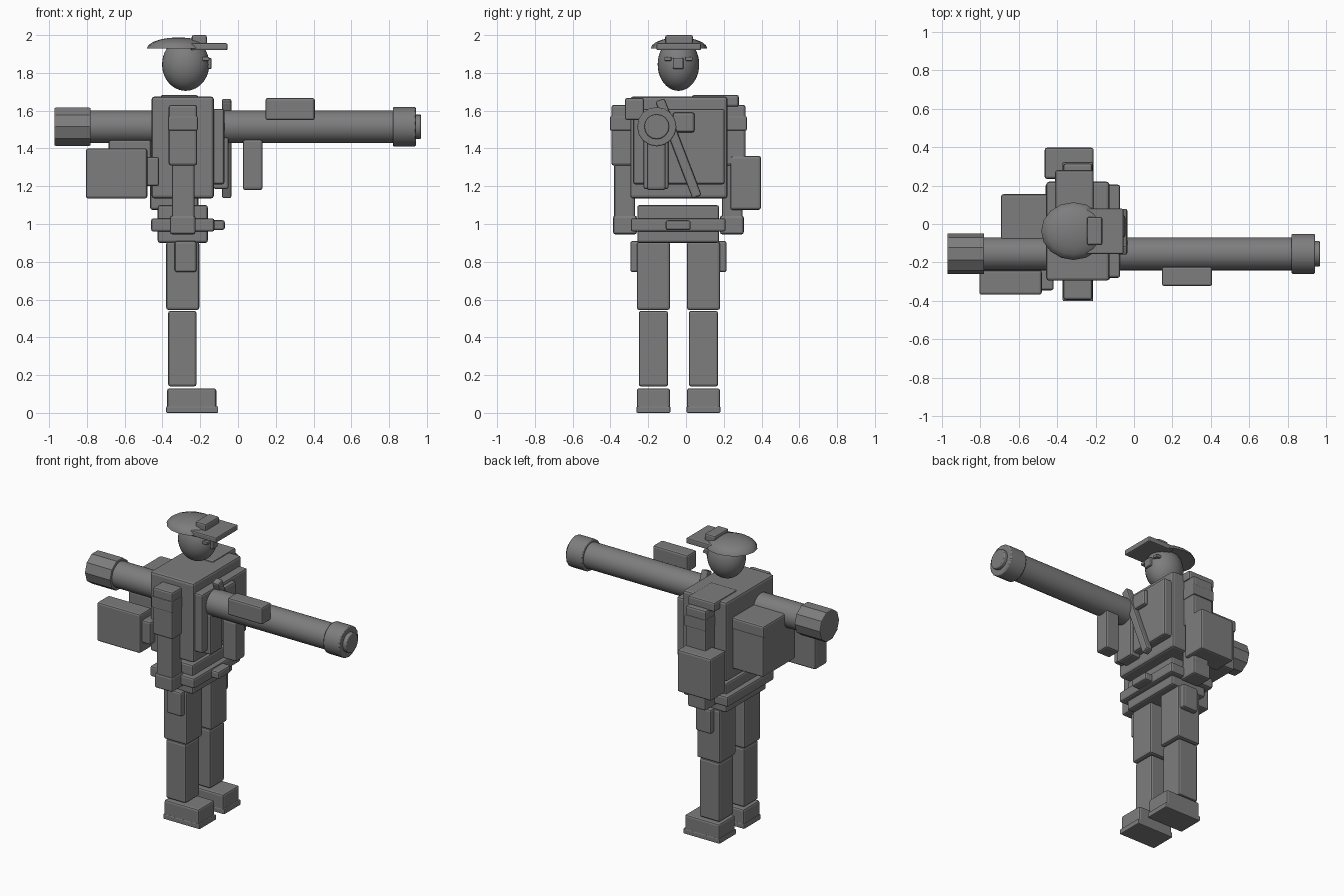
import bpy, bmesh, math
from mathutils import Matrix, Vector

if "Cube" in bpy.data.objects:
    bpy.data.objects.remove(bpy.data.objects["Cube"])

MID_Y = -0.04  # left/right symmetry plane of the figure

mat = bpy.data.materials.new("plain_grey")
mat.diffuse_color = (0.21, 0.205, 0.21, 1)
mat.use_nodes = True
mat.node_tree.nodes["Principled BSDF"].inputs["Base Color"].default_value = mat.diffuse_color


def finish(name, bm, smooth=True, bevel=0.0, angle=35):
    mesh = bpy.data.meshes.new(name)
    bm.to_mesh(mesh)
    bm.free()
    mesh.materials.append(mat)
    ob = bpy.data.objects.new(name, mesh)
    bpy.context.collection.objects.link(ob)
    if bevel:
        mod = ob.modifiers.new("soft_edges", 'BEVEL')
        mod.width, mod.segments = bevel, 2
        mod.limit_method, mod.angle_limit = 'ANGLE', math.radians(40)
    if smooth:
        bpy.ops.object.select_all(action='DESELECT')
        ob.select_set(True)
        bpy.context.view_layer.objects.active = ob
        bpy.ops.object.shade_smooth_by_angle(angle=math.radians(angle))
    return ob


def box(name, x0, x1, y0, y1, z0, z1, bevel=0.012, tilt=0.0):
    bm = bmesh.new()
    bmesh.ops.create_cube(bm, size=1)
    size = (x1 - x0, y1 - y0, z1 - z0)
    bmesh.ops.scale(bm, vec=size, verts=bm.verts)
    bmesh.ops.rotate(bm, matrix=Matrix.Rotation(tilt, 3, 'X'), verts=bm.verts)
    bmesh.ops.translate(bm, vec=((x0 + x1) / 2, (y0 + y1) / 2, (z0 + z1) / 2), verts=bm.verts)
    return finish(name, bm, False, min(bevel, min(size) * 0.25))


def pair(name, x0, x1, y0, y1, z0, z1, bevel=0.012):
    """A box and its mirror image across the figure's middle."""
    box(name + "_right", x0, x1, y0, y1, z0, z1, bevel)
    box(name + "_left", x0, x1, 2 * MID_Y - y1, 2 * MID_Y - y0, z0, z1, bevel)


def tube(name, x0, x1, radius, sides, smooth=True, bevel=0.006):
    bm = bmesh.new()
    bmesh.ops.create_cone(bm, cap_ends=True, segments=sides, radius1=radius, radius2=radius, depth=x1 - x0)
    bmesh.ops.rotate(bm, matrix=Matrix.Rotation(math.pi / 2, 3, 'Y'), verts=bm.verts)
    bmesh.ops.translate(bm, vec=((x0 + x1) / 2, -0.155, 1.515), verts=bm.verts)
    return finish(name, bm, smooth, bevel)


def ellipsoid(name, centre, radii, seg, rings, half=False):
    bm = bmesh.new()
    bmesh.ops.create_uvsphere(bm, u_segments=seg, v_segments=rings, radius=1)
    if half:
        bmesh.ops.bisect_plane(bm, geom=bm.verts[:] + bm.edges[:] + bm.faces[:], plane_co=(0, 0, 0),
                               plane_no=(0, 0, 1), clear_inner=True)
        bmesh.ops.holes_fill(bm, edges=[e for e in bm.edges if e.is_boundary])
    bmesh.ops.scale(bm, vec=radii, verts=bm.verts)
    bmesh.ops.translate(bm, vec=centre, verts=bm.verts)
    return finish(name, bm)


# Legs and boots
pair("thigh", -0.38, -0.205, -0.26, -0.085, 0.545, 0.905)
pair("shin", -0.37, -0.22, -0.25, -0.095, 0.14, 0.54)
pair("boot", -0.375, -0.115, -0.26, -0.085, 0.02, 0.13)
pair("boot_sole", -0.38, -0.105, -0.262, -0.083, 0.0, 0.035, 0.006)
pair("thigh_pouch", -0.335, -0.22, -0.295, -0.24, 0.745, 0.91)

# Hips and belt
box("hips", -0.425, -0.16, -0.258, 0.175, 0.90, 1.10)
box("belt", -0.46, -0.125, -0.292, 0.21, 0.96, 1.03)
box("belt_buckle", -0.14, -0.07, -0.108, 0.025, 0.968, 1.02)

# Torso and chest gear
box("torso", -0.457, -0.128, -0.295, 0.22, 1.135, 1.675, 0.015)
box("chest_plate", -0.15, -0.072, -0.28, 0.205, 1.21, 1.61)
box("chest_pouch_low", -0.13, -0.05, -0.225, -0.092, 1.185, 1.46)
box("chest_pouch_high", -0.10, -0.045, -0.07, 0.045, 1.485, 1.59)
box("chest_strap", -0.085, -0.035, -0.066, -0.014, 1.125, 1.675, 0.01, math.radians(21))
box("shoulder_pad", -0.41, -0.21, 0.03, 0.28, 1.62, 1.683)

# Arms
pair("upper_arm", -0.367, -0.217, -0.395, -0.26, 1.31, 1.63)
pair("arm_patch", -0.371, -0.213, -0.402, -0.27, 1.495, 1.57, 0.006)
pair("forearm", -0.35, -0.23, -0.38, -0.27, 1.0, 1.32)
pair("hand", -0.36, -0.225, -0.386, -0.26, 0.945, 1.045)
box("arm_pack", -0.465, -0.21, 0.235, 0.397, 1.075, 1.36)

# Packs on the back
box("backpack", -0.685, -0.44, -0.18, 0.15, 1.2, 1.49)
box("backpack_lid", -0.692, -0.445, -0.185, 0.155, 1.47, 1.55)
box("backpack_pocket", -0.685, -0.46, -0.2, -0.08, 1.2, 1.447)
box("side_pack", -0.805, -0.48, -0.368, -0.24, 1.135, 1.4)
box("side_pack_clip", -0.49, -0.418, -0.345, -0.235, 1.2, 1.355)

# Head and face
ellipsoid("head", (-0.277, MID_Y, 1.845), (0.125, 0.11, 0.14), 32, 20)
box("nose", -0.18, -0.14, -0.07, -0.013, 1.82, 1.88, 0.008)
pair("eye", -0.19, -0.152, -0.115, -0.077, 1.864, 1.884, 0.004)

# Cap
ellipsoid("cap_crown", (-0.315, -0.037, 1.928), (0.168, 0.15, 0.06), 16, 10, True)
box("cap_visor", -0.25, -0.055, -0.157, 0.08, 1.92, 1.957, 0.008)
box("cap_badge", -0.245, -0.165, -0.11, 0.037, 1.95, 2.0, 0.01)

# Shoulder tube
tube("launch_tube", -0.85, 0.85, 0.086, 32)
tube("rear_flare", -0.972, -0.78, 0.106, 10, False)
tube("front_ring", 0.82, 0.942, 0.104, 16)
tube("front_cap", 0.9, 0.968, 0.066, 16)
box("tube_sight", 0.145, 0.407, -0.323, -0.222, 1.55, 1.667)
box("tube_grip", 0.026, 0.13, -0.207, -0.108, 1.18, 1.447)
